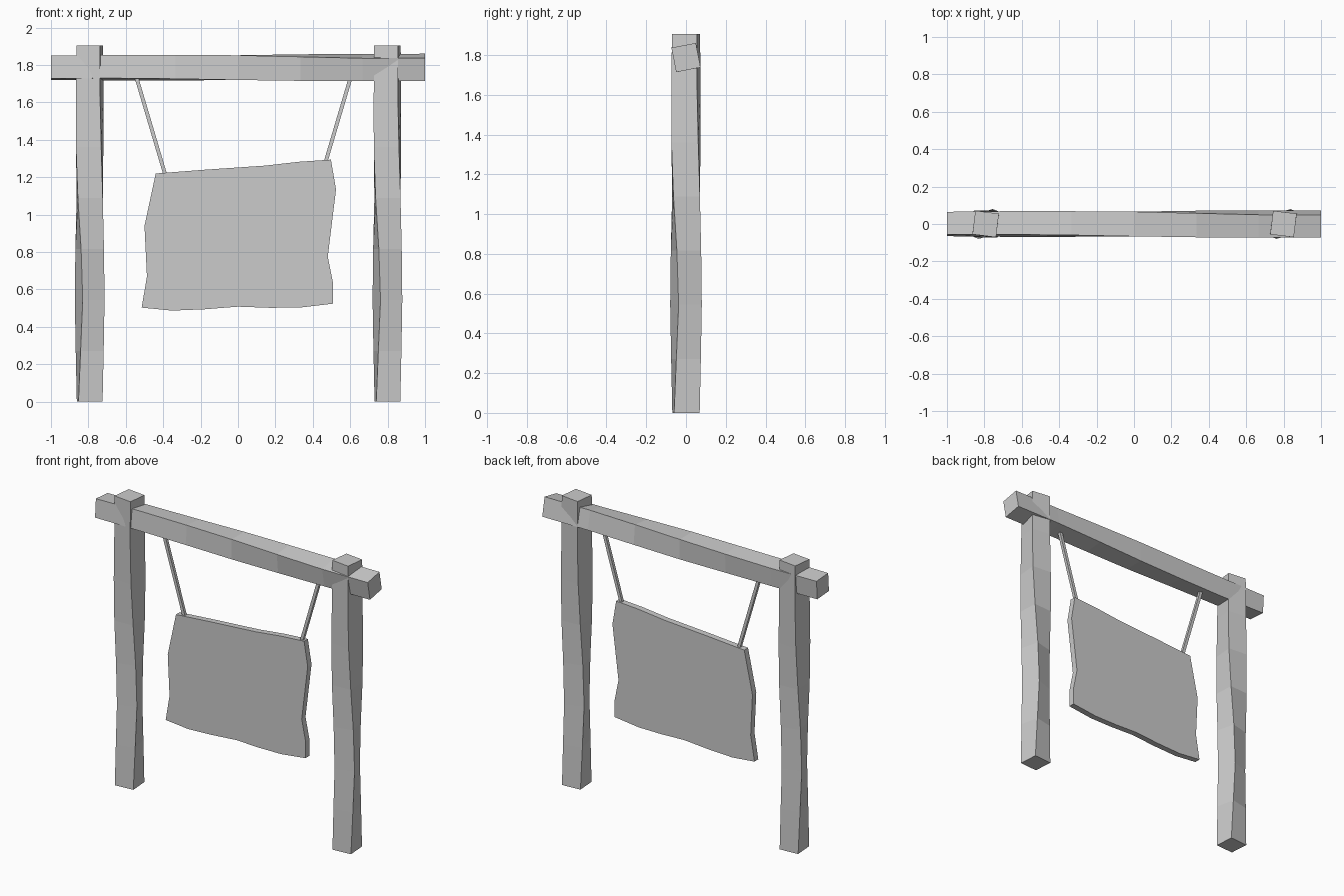
import bpy, bmesh
from math import cos, sin, radians
from mathutils import Vector

if "Cube" in bpy.data.objects:
    bpy.data.objects.remove(bpy.data.objects["Cube"])


def finish(bm, name):
    bmesh.ops.recalc_face_normals(bm, faces=bm.faces)
    mesh = bpy.data.meshes.new(name)
    bm.to_mesh(mesh)
    bm.free()
    obj = bpy.data.objects.new(name, mesh)
    bpy.context.collection.objects.link(obj)
    return obj


def timber(name, start, end, u, v, sides, angles):
    """Square bar lofted from start to end, twisting from ring to ring."""
    start, end, u, v = map(Vector, (start, end, u, v))
    bm = bmesh.new()
    rings = []
    for i, (side, ang) in enumerate(zip(sides, angles)):
        c = start.lerp(end, i / (len(angles) - 1))
        a, h = radians(ang), side / 2
        du = u * cos(a) + v * sin(a)
        dv = v * cos(a) - u * sin(a)
        rings.append([bm.verts.new(c + du * p * h + dv * q * h)
                      for p, q in ((-1, -1), (1, -1), (1, 1), (-1, 1))])
    for lo, hi in zip(rings, rings[1:]):
        for k in range(4):
            n = (k + 1) % 4
            bm.faces.new((lo[k], lo[n], hi[n], hi[k]))
    bm.faces.new(rings[0])
    bm.faces.new(rings[-1])
    return finish(bm, name)


# Two hand-hewn posts with the same twist
post_sides = [.129, .126, .124, .126, .133, .135, .130, .127]
post_angles = [4, 12, 20, 14, 3, -5, -8, -7]
for name, x in (("left_post", -.793), ("right_post", .799)):
    timber(name, (x, 0, 0), (x, 0, 1.905), (1, 0, 0), (0, 1, 0),
           post_sides, post_angles)

# Cross beam
timber("cross_beam", (-1, 0, 1.785), (1, 0, 1.787), (0, 1, 0), (0, 0, 1),
       [.122, .125, .128, .132, .129, .125, .125],
       [-4, -6, -4, 0, 6, 11, 11])

# Hanging straps
for name, top, low in (("left_strap", (-.545, 0, 1.74), (-.385, 0, 1.20)),
                       ("right_strap", (.604, 0, 1.74), (.465, 0, 1.27))):
    d = (Vector(top) - Vector(low)).normalized()
    timber(name, low, top, (0, 1, 0), d.cross((0, 1, 0)), [.02] * 2, [0] * 2)

# Sign board with a rough outline
outline = [(-.44, 1.22), (-.50, .94), (-.487, .67), (-.515, .503),
           (-.353, .487), (-.18, .494), (0, .508), (.17, .502), (.33, .503),
           (.508, .524), (.508, .636), (.48, .775), (.524, 1.134),
           (.497, 1.294), (.33, 1.283), (.144, 1.262), (-.18, 1.24)]
bm = bmesh.new()
face = bm.faces.new([bm.verts.new((x, -.02, z)) for x, z in outline])
ext = bmesh.ops.extrude_face_region(bm, geom=[face], use_keep_orig=True)
bmesh.ops.translate(bm, vec=(0, .04, 0),
                    verts=[g for g in ext["geom"] if isinstance(g, bmesh.types.BMVert)])
finish(bm, "sign_board")
